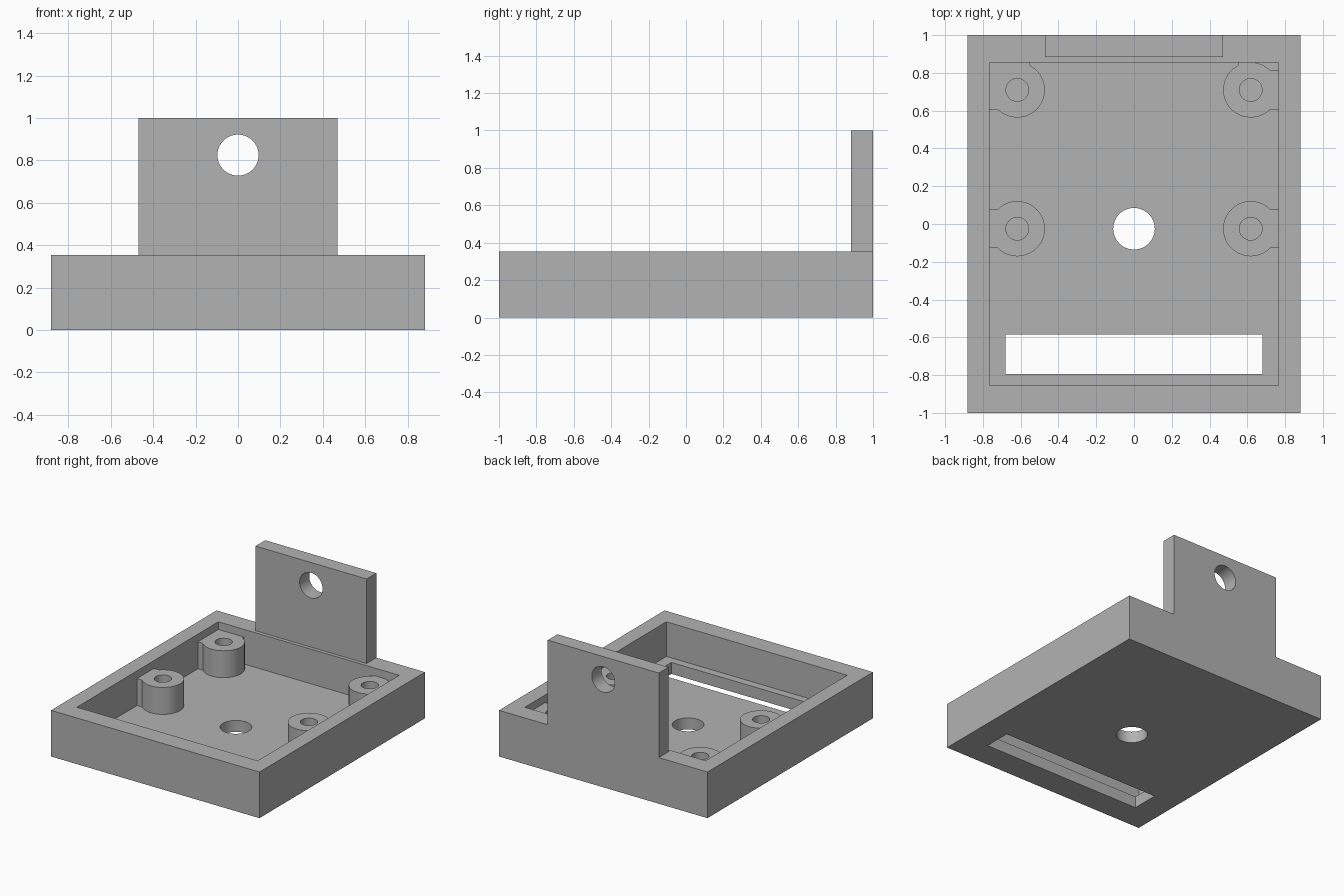
import bpy
import math

if "Cube" in bpy.data.objects:
    bpy.data.objects.remove(bpy.data.objects["Cube"])

GREY = (0.45, 0.45, 0.45, 1)
grey = bpy.data.materials.new("plain_grey")
grey.use_nodes = True
grey.diffuse_color = GREY
grey.node_tree.nodes["Principled BSDF"].inputs["Base Color"].default_value = GREY


def finish(name):
    ob = bpy.context.object
    ob.name = name
    ob.data.materials.append(grey)
    return ob


def box(name, x0, x1, y0, y1, z0, z1):
    bpy.ops.mesh.primitive_cube_add(
        size=1, location=((x0 + x1) / 2, (y0 + y1) / 2, (z0 + z1) / 2))
    bpy.context.object.scale = (x1 - x0, y1 - y0, z1 - z0)
    bpy.ops.object.transform_apply(location=True, rotation=True, scale=True)
    return finish(name)


def cylinder(name, centre, radius, depth, tilt=0):
    bpy.ops.mesh.primitive_cylinder_add(
        vertices=64, radius=radius, depth=depth, location=centre,
        rotation=(tilt, 0, 0))
    bpy.ops.object.transform_apply(location=True, rotation=True, scale=True)
    return finish(name)


def combine(target, tool, operation):
    bpy.context.view_layer.objects.active = target
    mod = target.modifiers.new("combine", 'BOOLEAN')
    mod.operation, mod.object, mod.solver = operation, tool, 'EXACT'
    bpy.ops.object.modifier_apply(modifier=mod.name)
    bpy.data.objects.remove(tool)


def smooth(ob):
    bpy.ops.object.select_all(action='DESELECT')
    ob.select_set(True)
    bpy.context.view_layer.objects.active = ob
    bpy.ops.object.shade_smooth_by_angle(angle=math.radians(30))


W, RIM, FLOOR = 0.882, 0.353, 0.088      # half width, rim height, floor height
IN_X, IN_Y = 0.765, 0.855                # inner faces of the walls
BOSS_TOP, BOSS_X = 0.294, 0.618
MID_Y, REAR_Y = -0.025, 0.71

# Open tray with a cable slot and a round hole in the floor
tray = box("tray", -W, W, -1, 1, 0, RIM)
combine(tray, box("cavity", -IN_X, IN_X, -IN_Y, IN_Y, FLOOR, 1), 'DIFFERENCE')
combine(tray, box("slot", -0.68, 0.68, -0.795, -0.585, -0.5, 0.2), 'DIFFERENCE')
combine(tray, cylinder("floor_hole", (0, MID_Y, 0), 0.11, 0.5), 'DIFFERENCE')
smooth(tray)

# Upright mounting tab on the back wall
tab = box("mounting_tab", -0.47, 0.47, 0.883, 1, RIM, 1)
combine(tab, cylinder("tab_hole", (0, 0.94, 0.825), 0.097, 0.5, math.pi / 2),
        'DIFFERENCE')
smooth(tab)


# Screw bosses joined to the walls by ribs (x0, x1, y0, y1)
def boss(name, x, y, ribs):
    mid, height = (FLOOR + BOSS_TOP) / 2, BOSS_TOP - FLOOR
    ob = cylinder(name, (x, y, mid), 0.146, height)
    for rib in ribs:
        combine(ob, box("rib", *rib, FLOOR, BOSS_TOP), 'UNION')
    combine(ob, cylinder("screw_hole", (x, y, mid), 0.06, 1), 'DIFFERENCE')
    smooth(ob)


def side_rib(y):
    return (BOSS_X, IN_X, y - 0.103, y + 0.103)


boss("middle_boss_left", BOSS_X, MID_Y, [side_rib(MID_Y)])
boss("middle_boss_right", -BOSS_X, MID_Y,
     [(-IN_X, -BOSS_X, MID_Y - 0.103, MID_Y + 0.103)])
boss("rear_boss_left", BOSS_X, REAR_Y,
     [side_rib(REAR_Y), (0.55, BOSS_X, REAR_Y, IN_Y)])
boss("rear_boss_right", -BOSS_X, REAR_Y,
     [(-IN_X, -0.55, REAR_Y - 0.103, IN_Y)])
